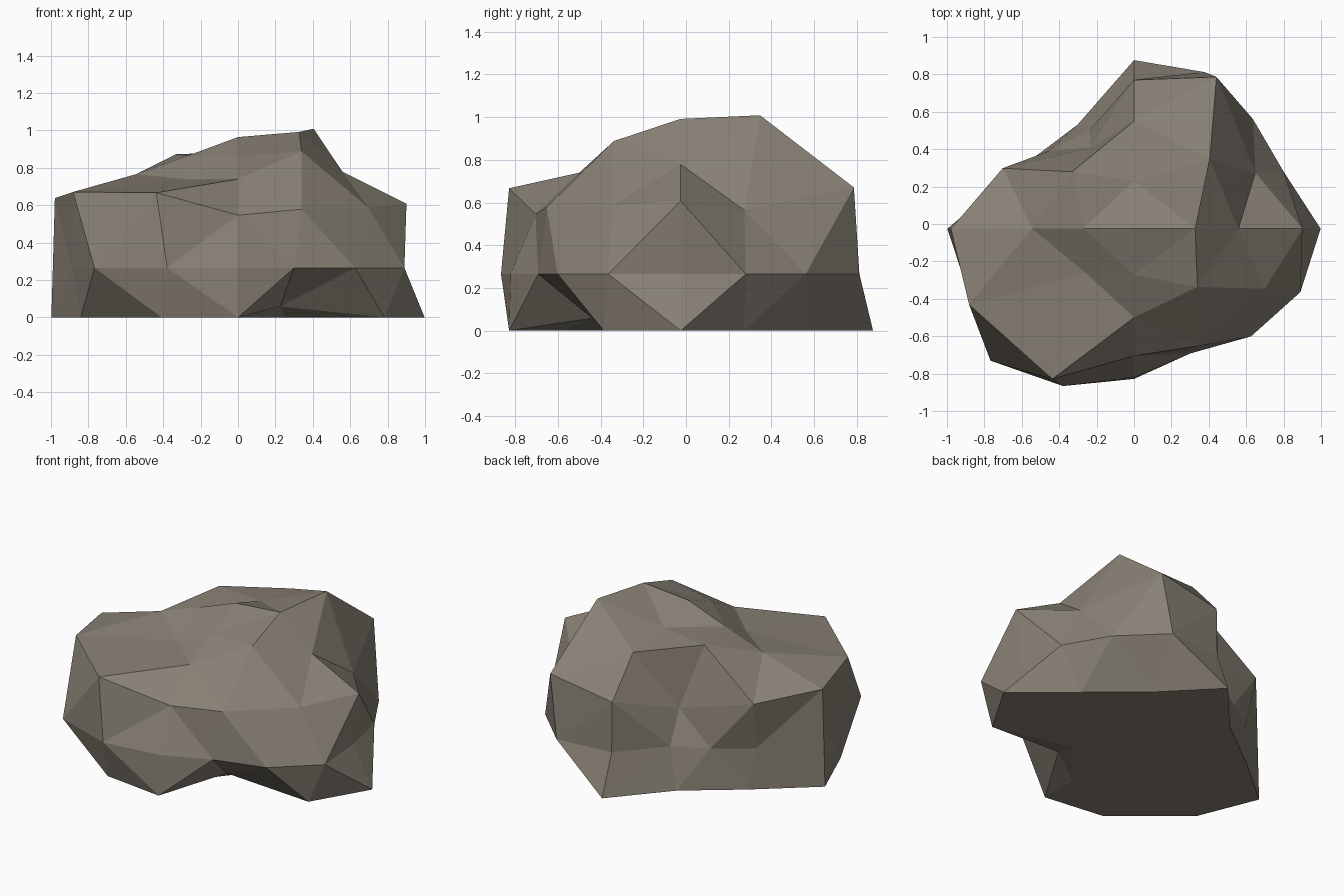
import bpy, math

if "Cube" in bpy.data.objects:
    bpy.data.objects.remove(bpy.data.objects["Cube"])

# Boulder: a subdivided octahedron pushed in and out radially, squashed and cut flat at the ground.
# Radii per ring, counter-clockwise from +x; ring number is the height step above the waist.
RADII = {
    4: [.76],
    3: [.855, .725, .705, .70],
    2: [.79, .99, .885, .81, .77, .63, .73, .83],
    1: [.975, .795, 1.08, .935, .575, .86, 1.06, 1.08, 1.07, .80, .835, .855],
    0: [.86, .866, .90, .985, .87, .62, .64, .73, .99, .96, 1.085, .99, .865, .785, .885, .963],
    -1: [1.08, .79, .77, 1.06, .74, .79, 1.08, 1.03, 1.0, .945, .55, .96],
    -2: [.6, .6, .6, .6, .6, .6, .84, .625],
    -3: [.5, .5, .5, .5],
    -4: [.5],
}
CENTRE_Y, WAIST_Z, SQUASH = -.025, .265, .92


def even(step):
    """Space the octahedron steps evenly by angle along its edges."""
    return 1 + math.sqrt(2) if step == 3 else step


def ring_points(k):
    n = 4 - abs(k)
    points = []
    for s, r in enumerate(RADII[k]):
        q, i = divmod(s, n) if n else (0, 0)
        a, b, c = even(n - i), even(i), math.copysign(even(abs(k)), k)
        for _ in range(q):              # quarter turns
            a, b = -b, a
        f = r / math.sqrt(a * a + b * b + c * c)
        points.append((a * f, CENTRE_Y + SQUASH * b * f,
                       max(0, WAIST_Z + SQUASH * c * f)))
    return points


verts, start = [], {}
for k in RADII:
    start[k] = len(verts)
    verts += ring_points(k)


def index(k, s):
    return start[k] + s % len(RADII[k])


# Stitch each ring to the next smaller one, above and below the waist
faces = []
for sign in (1, -1):
    for k in range(4):
        n, low, high = 4 - k, sign * k, sign * (k + 1)
        for q in range(4):
            for i in range(n):
                l, u = q * n + i, q * (n - 1) + i
                tris = [(index(low, l), index(low, l + 1), index(high, u))]
                if i < n - 1:
                    tris.append((index(low, l + 1), index(high, u + 1), index(high, u)))
                faces += [t[::sign] for t in tris]

mesh = bpy.data.meshes.new("boulder")
mesh.from_pydata(verts, [], faces)
mesh.update()

stone = bpy.data.materials.new("warm grey stone")
stone.diffuse_color = (.25, .22, .18, 1)
stone.use_nodes = True
stone.node_tree.nodes["Principled BSDF"].inputs["Base Color"].default_value = stone.diffuse_color
mesh.materials.append(stone)

boulder = bpy.data.objects.new("boulder", mesh)
bpy.context.collection.objects.link(boulder)
